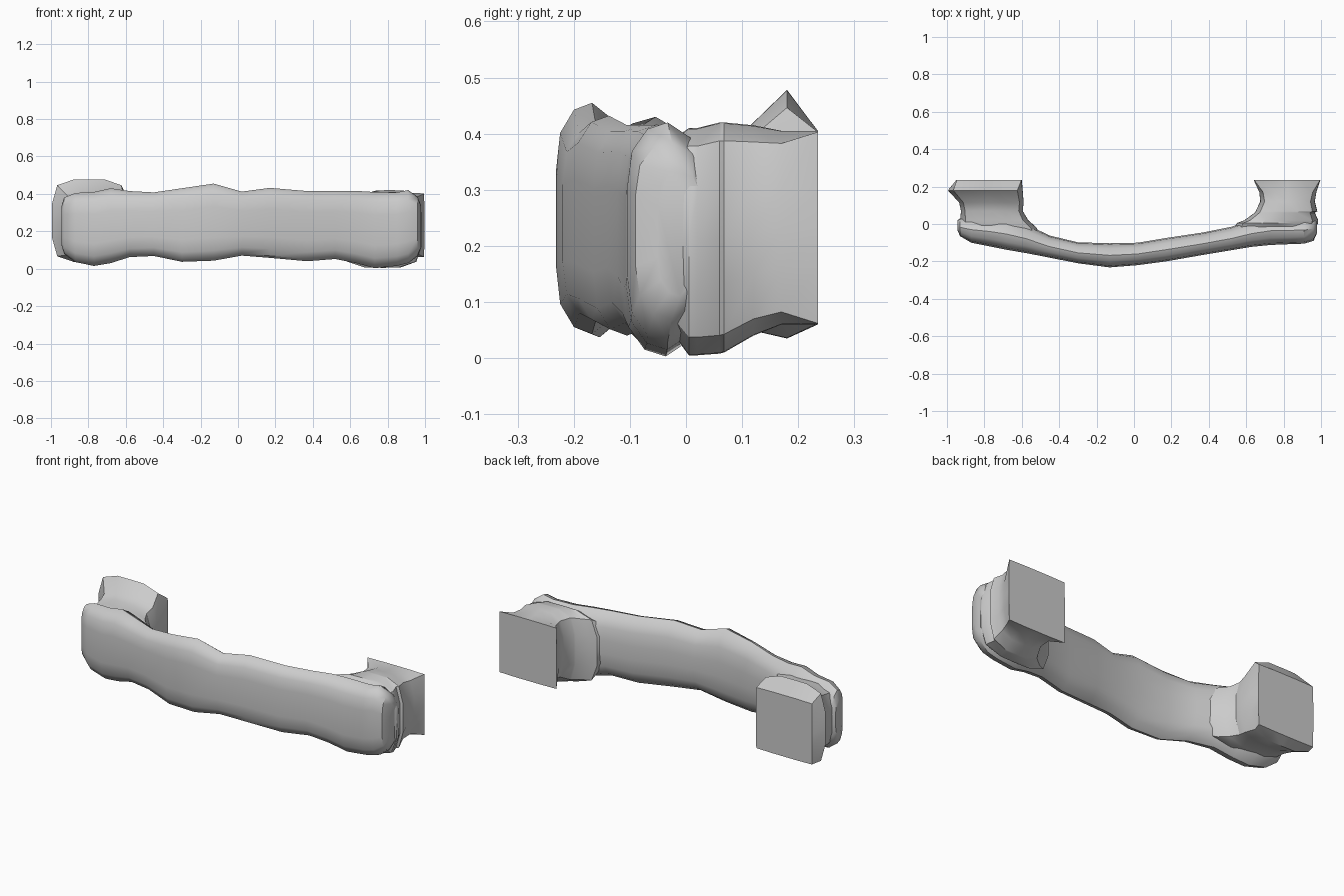
import bpy, bmesh, math

cube = bpy.data.objects.get("Cube")
if cube:
    bpy.data.objects.remove(cube, do_unlink=True)

grey = bpy.data.materials.new("light_grey")
grey.use_nodes = True
grey.diffuse_color = (0.6, 0.6, 0.6, 1)
grey.node_tree.nodes["Principled BSDF"].inputs["Base Color"].default_value = (0.6, 0.6, 0.6, 1)


def loft(name, rings, angle):
    """Skin a row of equal rings, close both ends and shade."""
    bm = bmesh.new()
    rows = [[bm.verts.new(p) for p in ring] for ring in rings]
    n = len(rows[0])
    for a, b in zip(rows, rows[1:]):
        for i in range(n):
            j = (i + 1) % n
            bm.faces.new((a[i], a[j], b[j], b[i]))
    bm.faces.new(rows[0])
    bm.faces.new(rows[-1])
    bmesh.ops.recalc_face_normals(bm, faces=bm.faces)
    mesh = bpy.data.meshes.new(name)
    bm.to_mesh(mesh)
    bm.free()
    mesh.materials.append(grey)
    obj = bpy.data.objects.new(name, mesh)
    bpy.context.collection.objects.link(obj)
    bpy.ops.object.select_all(action='DESELECT')
    bpy.context.view_layer.objects.active = obj
    obj.select_set(True)
    bpy.ops.object.shade_smooth_by_angle(angle=math.radians(angle))


# Bar section: share of depth (front to back) and of height
section = [(0, .3), (0, .7), (.06, .87), (.25, .97), (.5, 1), (.78, .93), (.95, .8),
           (1, .6), (1, .4), (.95, .2), (.78, .07), (.5, 0), (.25, .03), (.06, .13)]

# Bar stations: x, front y, back y, bottom z, top z
bar = [(-.945, -.03, .02, .13, .33), (-.93, -.065, .03, .08, .38), (-.87, -.1, .04, .035, .405),
       (-.77, -.12, .04, .015, .41), (-.68, -.138, .03, .03, .43), (-.58, -.155, 0, .062, .415),
       (-.45, -.18, -.062, .068, .408), (-.3, -.21, -.098, .037, .43), (-.13, -.232, -.103, .043, .455),
       (.02, -.22, -.1, .07, .412), (.17, -.2, -.075, .058, .432), (.37, -.165, -.045, .04, .415),
       (.52, -.14, -.015, .052, .415), (.63, -.122, .02, .03, .416), (.73, -.112, .04, .003, .41),
       (.85, -.107, .04, .015, .408), (.91, -.105, .04, .03, .42), (.96, -.09, .04, .07, .385),
       (.978, -.05, .03, .11, .34)]
loft("curved_bar", [[(x, f + (b - f) * u, lo + (hi - lo) * v) for u, v in section]
                    for x, f, b, lo, hi in bar], 38)


def leg_ring(y, x0, x1, z0, z1, power):
    """Rounded box ring; a large power gives square corners."""
    pts = []
    for i in range(16):
        a = math.tau * i / 16
        c, s = math.cos(a), math.sin(a)
        r = (abs(c) ** power + abs(s) ** power) ** (-1 / power)
        pts.append(((x0 + x1 + (x1 - x0) * r * c) / 2, y,
                    (z0 + z1 + (z1 - z0) * r * s) / 2))
    return pts


# Leg stations: y, x range, z range, squareness
right_leg = [(-.06, -.9, -.5, .08, .38, 4), (-.02, -.935, -.52, .06, .39, 4),
             (.02, -.93, -.565, .06, .395, 4), (.07, -.925, -.595, .06, .4, 5),
             (.115, -.935, -.59, .05, .415, 5), (.18, -.995, -.595, .035, .478, 4.5),
             (.235, -.95, -.6, .06, .405, 60)]
left_leg = [(-.05, .52, .95, .08, .37, 4), (.005, .55, .985, .005, .41, 4),
            (.02, .59, .985, .005, .41, 4), (.06, .645, .967, .008, .42, 4),
            (.068, .65, .98, .01, .42, 4), (.12, .675, .967, .04, .415, 4),
            (.17, .67, .975, .06, .405, 5), (.235, .64, .997, .06, .405, 60)]
for name, stations in (("right_mount", right_leg), ("left_mount", left_leg)):
    loft(name, [leg_ring(*s) for s in stations], 32)
